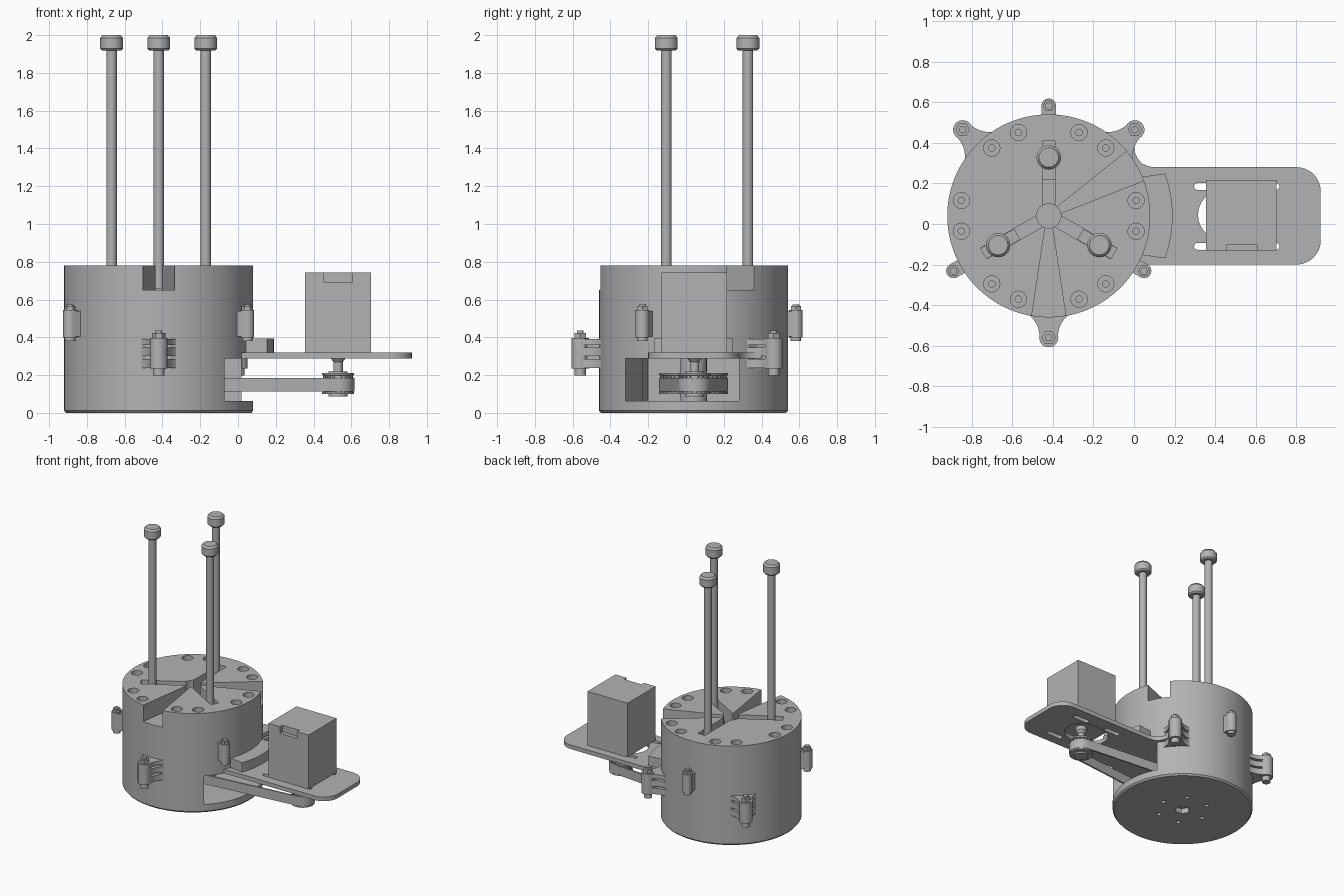
import bpy, bmesh, math
from math import sin, cos, pi, radians
from mathutils import Matrix, Vector

if "Cube" in bpy.data.objects:
    bpy.data.objects.remove(bpy.data.objects["Cube"])

grey = bpy.data.materials.new("neutral grey")
grey.use_nodes = True
COLOUR = (0.45, 0.45, 0.45, 1)
grey.diffuse_color = COLOUR
grey.node_tree.nodes["Principled BSDF"].inputs["Base Color"].default_value = COLOUR

CX, CY, R = -0.42, 0.04, 0.5      # drum axis and radius
MX, MY = 0.53, 0.045              # motor axis


def finish(name, bm):
    bmesh.ops.recalc_face_normals(bm, faces=bm.faces)
    mesh = bpy.data.meshes.new(name)
    bm.to_mesh(mesh)
    bm.free()
    mesh.materials.append(grey)
    ob = bpy.data.objects.new(name, mesh)
    bpy.context.collection.objects.link(ob)
    return ob


def prism(name, pts, z0, z1, angle=0, centre=(0, 0)):
    """Extrude an outline, turned by angle (degrees) and moved to centre."""
    bm = bmesh.new()
    face = bm.faces.new([bm.verts.new((x, y, z0)) for x, y in pts])
    ext = bmesh.ops.extrude_face_region(bm, geom=[face])
    up = [v for v in ext["geom"] if isinstance(v, bmesh.types.BMVert)]
    bmesh.ops.translate(bm, vec=(0, 0, z1 - z0), verts=up)
    bm.transform(Matrix.Translation((*centre, 0)) @ Matrix.Rotation(radians(angle), 4, "Z"))
    return finish(name, bm)


def box(name, x0, x1, y0, y1, z0, z1, angle=0, centre=(0, 0)):
    return prism(name, [(x0, y0), (x1, y0), (x1, y1), (x0, y1)], z0, z1, angle, centre)


def lathe(name, centre, profile, seg=32):
    """Solid of revolution from (radius, z) points, capped at both ends."""
    bm = bmesh.new()
    rings = [[bm.verts.new((centre[0] + r * cos(2 * pi * i / seg),
                            centre[1] + r * sin(2 * pi * i / seg), z))
              for i in range(seg)] for r, z in profile]
    for a, b in zip(rings, rings[1:]):
        for i in range(seg):
            j = (i + 1) % seg
            bm.faces.new((a[i], a[j], b[j], b[i]))
    bm.faces.new(rings[0])
    bm.faces.new(rings[-1])
    return finish(name, bm)


def rod(name, centre, r, z0, z1, seg=32):
    return lathe(name, centre, [(r, z0), (r, z1)], seg)


def cut(ob, cutter):
    mod = ob.modifiers.new("cut", "BOOLEAN")
    mod.operation, mod.solver, mod.object = "DIFFERENCE", "EXACT", cutter
    bpy.context.view_layer.objects.active = ob
    bpy.ops.object.modifier_apply(modifier=mod.name)
    bpy.data.objects.remove(cutter)


def polar(r, deg):
    return CX + r * cos(radians(deg)), CY + r * sin(radians(deg))


def arc(cx, cy, r, a0, a1, n=12):
    return [(cx + r * cos(radians(a0 + (a1 - a0) * i / n)),
             cy + r * sin(radians(a0 + (a1 - a0) * i / n))) for i in range(n + 1)]


def bezier(a, b, c, n=8):
    a, b, c = Vector(a), Vector(b), Vector(c)
    return [tuple(a.lerp(b, i / n).lerp(b.lerp(c, i / n), i / n)) for i in range(n + 1)]


def slot(x0, x1, y, r):
    return arc(x1, y, r, -90, 90) + arc(x0, y, r, 90, 270)


# Drum with three wedge recesses, rod channels, bolt wells and a belt opening
AXIS = (CX, CY)
drum = lathe("drum", AXIS, [(R - 0.01, 0), (R, 0.012), (R, 0.78)], 128)
for deg in (30, 150, 270):
    cut(drum, prism("wedge_cutter", [(0.03, -0.014), (0.6, -0.1), (0.6, 0.1), (0.03, 0.014)],
                    0.65, 0.9, deg, AXIS))
for deg in (90, 210, 330):
    cut(drum, box("channel_cutter", 0, 0.37, -0.031, 0.031, 0.6, 0.9, deg, AXIS))
cut(drum, rod("hub_cutter", AXIS, 0.06, 0.58, 0.9))
for k in range(6):
    for off in (-10, 10):
        p = polar(0.437, 60 * k + off)
        cut(drum, lathe("well_cutter", p, [(0.016, 0.64), (0.016, 0.69), (0.04, 0.69), (0.04, 0.9)], 24))
    cut(drum, rod("base_hole_cutter", polar(0.18, 60 * k), 0.016, -0.1, 0.04, 16))
cut(drum, rod("base_hub_cutter", AXIS, 0.055, -0.1, 0.04, 6))
cut(drum, prism("opening_cutter", [(0.2, -0.32), (-0.07, -0.32), (-0.3, -0.23), (-0.65, -0.2),
                                   (-0.65, 0.28), (0.2, 0.28)], 0.063, 0.288))

# Push rods with rounded caps, riding on sliders in the channels
for deg in (90, 210, 330):
    p = polar(0.288, deg)
    rod("push_rod", p, 0.028, 0.6, 1.93)
    lathe("rod_cap", p, [(0.05, 1.918), (0.06, 1.928), (0.06, 1.985), (0.048, 2.0)])
    box("slider", 0.18, 0.37, -0.03, 0.03, 0.59, 0.66, deg, AXIS)

# Large clamp lugs: flared webs, a boss and a through bolt with a nut
flare = bezier((0.47, 0.12), (0.515, 0.05), (0.59, 0.045))
lug = [(x, -y) for x, y in flare] + arc(0.6, 0, 0.046, -75, 75) + flare[::-1]
for deg in (45, 135, 270):
    p = polar(0.6, deg)
    for z0, z1 in ((0.238, 0.285), (0.3, 0.345), (0.36, 0.392)):
        prism("lug_web", lug, z0, z1, deg, AXIS)
    rod("lug_boss", p, 0.047, 0.236, 0.396)
    box("lug_neck", 0.48, 0.6, -0.03, 0.03, 0.24, 0.39, deg, AXIS)
    rod("lug_bolt", p, 0.018, 0.22, 0.435, 16)
    rod("lug_nut", p, 0.035, 0.396, 0.423, 6)
    rod("lug_bolt_head", p, 0.03, 0.198, 0.24, 24)

# Small clamp lugs higher on the drum
for deg in (90, 210, 330):
    p = polar(0.542, deg)
    box("small_lug_neck", 0.48, 0.54, -0.036, 0.036, 0.405, 0.54, deg, AXIS)
    rod("small_lug_boss", p, 0.036, 0.4, 0.545)
    rod("small_lug_bolt", p, 0.018, 0.38, 0.575, 16)
    rod("small_lug_nut", p, 0.03, 0.545, 0.565, 6)
    rod("small_lug_bolt_head", p, 0.028, 0.38, 0.4, 24)

# Motor plate with centre opening and four adjustment slots
outline = ([(-0.1, 0.4)] + bezier((0, 0.4), (0, 0.28), (0.11, 0.28)) + arc(0.8, 0.16, 0.12, 90, 0)
           + arc(0.8, -0.08, 0.12, 0, -90) + [(-0.1, -0.2)])
plate = prism("motor_plate", outline, 0.288, 0.32)
cut(plate, prism("centre_cutter", slot(0.437, 0.53, MY, 0.122), 0.2, 0.4))
for y in (-0.11, 0.185):
    for x in (0.313, 0.6):
        cut(plate, prism("slot_cutter", slot(x, x + 0.1, y, 0.017), 0.2, 0.4))
prism("plate_rib", arc(CX, CY, 0.61, -20, 20, 24) + arc(CX, CY, 0.49, 23, -23, 24), 0.31, 0.395)

# Motor with a connector recess and its shaft
motor = box("motor", 0.355, 0.703, -0.13, 0.217, 0.32, 0.743)
cut(motor, box("connector_cutter", 0.455, 0.605, -0.2, -0.1, 0.69, 0.8))
rod("motor_shaft", (MX, MY), 0.022, 0.09, 0.33)
lathe("shaft_collar", (MX, MY), [(0.025, 0.2), (0.025, 0.27), (0.04, 0.29), (0.04, 0.32)])


# Toothed pulleys
def pulley(name, centre, r, teeth, hub):
    lathe(name, centre, [(hub, 0.075 if r > 0.1 else 0.088), (hub, 0.1), (r, 0.1), (r, 0.11),
                         (r - 0.012, 0.11), (r - 0.012, 0.198), (r, 0.2), (r, 0.212),
                         (hub, 0.212), (hub, 0.22)], 64)
    for i in range(teeth):
        box("pulley_tooth", r - 0.014, r - 0.005, -0.004, 0.004, 0.11, 0.2, 360 * i / teeth, centre)


pulley("small_pulley", (MX, MY), 0.085, 20, 0.05)
pulley("large_pulley", AXIS, 0.183, 40, 0.07)
rod("large_pulley_hub", AXIS, 0.07, 0.05, 0.3)


# Drive belt wrapped round both pulleys
def wrap(r1, r2):
    a = math.degrees(math.acos((r1 - r2) / (MX - CX)))
    return arc(CX, CY, r1, a, 360 - a, 32) + arc(MX, MY, r2, -a, a, 24)


belt = prism("drive_belt", wrap(0.182, 0.086), 0.112, 0.185)
cut(belt, prism("belt_cutter", wrap(0.17, 0.074), 0.05, 0.3))

# Smooth round surfaces, keep the edges crisp
bpy.ops.object.select_all(action="DESELECT")
for ob in bpy.context.collection.objects:
    if ob.type == "MESH" and grey.name in ob.data.materials:
        ob.select_set(True)
        bpy.context.view_layer.objects.active = ob
bpy.ops.object.shade_smooth_by_angle(angle=radians(30))
